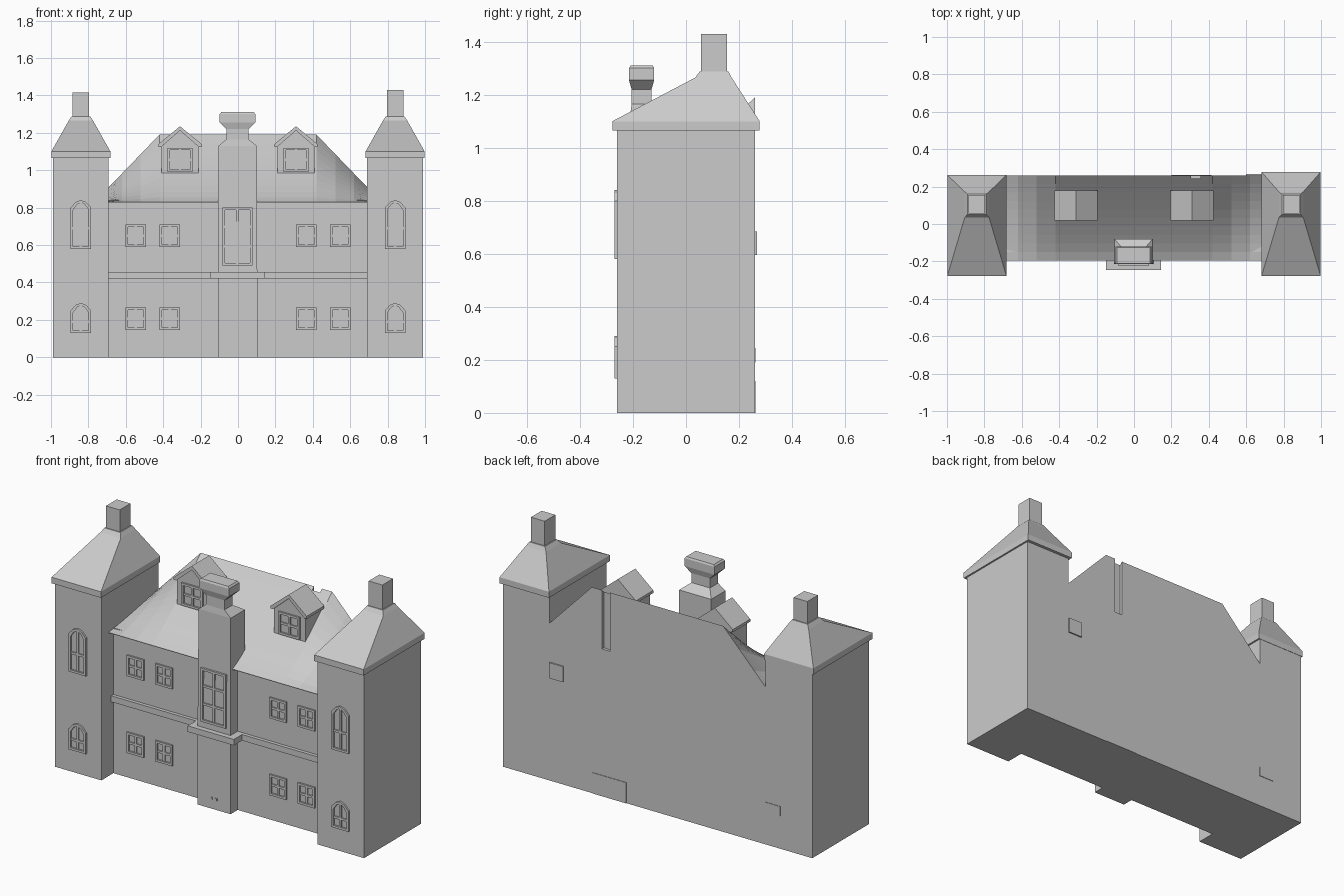
import bpy, bmesh

if "Cube" in bpy.data.objects:
    bpy.data.objects.remove(bpy.data.objects["Cube"])

def make(name, verts, faces):
    me = bpy.data.meshes.new(name)
    me.from_pydata(verts, [], faces)
    bm = bmesh.new()
    bm.from_mesh(me)
    bmesh.ops.recalc_face_normals(bm, faces=bm.faces)
    bm.to_mesh(me)
    bm.free()
    ob = bpy.data.objects.new(name, me)
    bpy.context.collection.objects.link(ob)
    return ob

def stack(name, rings):
    """Loft of rectangles given as (x0, x1, y0, y1, z)."""
    v, f = [], [(0, 1, 2, 3)]
    for x0, x1, y0, y1, z in rings:
        v += [(x0, y0, z), (x1, y0, z), (x1, y1, z), (x0, y1, z)]
    for k in range(len(rings) - 1):
        for i in range(4):
            j = (i + 1) % 4
            f.append((4*k + i, 4*k + j, 4*k + 4 + j, 4*k + 4 + i))
    n = len(v)
    f.append((n - 4, n - 3, n - 2, n - 1))
    return make(name, v, f)

def box(name, x0, x1, y0, y1, z0, z1):
    return stack(name, [(x0, x1, y0, y1, z0), (x0, x1, y0, y1, z1)])

def prism(name, outline, y0, y1):
    n = len(outline)
    v = [(x, y0, z) for x, z in outline] + [(x, y1, z) for x, z in outline]
    f = [tuple(range(n)), tuple(range(n, 2*n))]
    f += [(i, (i+1) % n, n + (i+1) % n, n + i) for i in range(n)]
    return make(name, v, f)

def window(name, cx, w, z0, z1, wall, rows, arch=0.0, out=0.01, t=0.013):
    """Raised frame with glazing bars; arch is the rise of the pointed head."""
    def outline(d):
        h, s = w/2 - d, z1 - arch
        pts = [(cx - h, z0 + d), (cx + h, z0 + d), (cx + h, s - d)]
        if arch:
            pts += [(cx + h*0.5, s + arch*0.75 - d), (cx, z1 - d), (cx - h*0.5, s + arch*0.75 - d)]
        return pts + [(cx - h, s - d)]
    o, i = outline(0), outline(t)
    n = len(o)
    v = [(x, y, z) for y in (wall - out, wall + 0.005) for p in (o, i) for x, z in p]
    f = []
    for a in range(n):
        b = (a + 1) % n
        f += [(a, b, n+b, n+a), (2*n+a, 2*n+b, 3*n+b, 3*n+a),
              (a, b, 2*n+b, 2*n+a), (n+a, n+b, 3*n+b, 3*n+a)]
    make(name + "_frame", v, f)
    yb = wall - out*0.7
    box(name + "_mullion", cx - t/2, cx + t/2, yb, wall + 0.005, z0 + t/2, z1 - t/2)
    for k in range(1, rows):
        z = z0 + (z1 - arch - z0)*k/rows
        box(name + "_bar", cx - w/2 + t/2, cx + w/2 - t/2, yb, wall + 0.005, z - t/2, z + t/2)

WALL, BACK = -0.15, 0.26

# Main block and string course
box("main_block", -0.70, 0.70, WALL, BACK, 0, 0.84)
box("string_course", -0.70, 0.70, -0.17, 0, 0.42, 0.455)

# Swept main roof with hipped ends, ridge on the back wall
xs = [-0.70, -0.62, -0.52, -0.42, 0.42, 0.52, 0.62, 0.70]
N, M = 10, len(xs)
top, bottom = [], []
for r in range(N + 1):
    u = r/N
    for x in xs:
        ridge = 1.19 - max(0, abs(x) - 0.42)*1.037
        y = -0.195 + u*(BACK + 0.195)
        top.append((x, y, 0.831 + (ridge - 0.831)*u**1.2))
        bottom.append((x, y, 0.828))
K = len(top)
faces = []
for r in range(N):
    for c in range(M - 1):
        q = (r*M + c, r*M + c + 1, (r+1)*M + c + 1, (r+1)*M + c)
        faces += [q, tuple(K + i for i in q)]
    for c in (0, M - 1):
        faces.append((r*M + c, (r+1)*M + c, K + (r+1)*M + c, K + r*M + c))
for r in (0, N):
    for c in range(M - 1):
        faces.append((r*M + c, r*M + c + 1, K + r*M + c + 1, K + r*M + c))
roof = make("main_roof", top + bottom, faces)

# Slot cut in the back of the roof
cutter = box("slot_cutter", 0.305, 0.355, 0.243, 0.30, 0.85, 1.3)
cutter.hide_render = True
cutter.hide_set(True)
cut = roof.modifiers.new("slot", 'BOOLEAN')
cut.object = cutter
cut.operation = 'DIFFERENCE'
cut.solver = 'EXACT'

# Towers with roofs and chimneys
for side, s, yb, ztop in (("left", -1, 0.262, 1.415), ("right", 1, 0.278, 1.43)):
    c = s*0.84
    box(side + "_tower", c - 0.15, c + 0.148, -0.26, BACK, 0, 1.07)
    stack(side + "_tower_roof", [
        (c - 0.158, c + 0.158, -0.278, yb, 1.065),
        (c - 0.158, c + 0.158, -0.278, yb, 1.10),
        (c - 0.065, c + 0.065, 0.035, 0.172, 1.265),
        (c - 0.05, c + 0.05, 0.052, 0.16, 1.288)])
    box(side + "_tower_chimney", c - 0.044, c + 0.044, 0.057, 0.154, 1.27, ztop)
    window(side + "_tower_high_window", c, 0.11, 0.58, 0.84, -0.26, 2, 0.04)
    window(side + "_tower_low_window", c, 0.11, 0.13, 0.29, -0.26, 2, 0.04)
    # Paired windows on both floors
    for x in (0.365, 0.547):
        for z in (0.145, 0.59):
            window(side + "_wall_window", s*x, 0.108, z, z + 0.12, WALL, 2)

    # Dormer
    d = s*0.31
    prism(side + "_dormer", [(d - 0.1, 0.96), (d + 0.1, 0.96), (d + 0.1, 1.13),
                             (d, 1.215), (d - 0.1, 1.13)], 0.03, 0.175)
    prism(side + "_dormer_roof", [(d - 0.115, 1.125), (d - 0.1, 1.125), (d, 1.212),
                                  (d + 0.1, 1.125), (d + 0.115, 1.125), (d + 0.115, 1.14),
                                  (d, 1.235), (d - 0.115, 1.14)], 0.02, 0.18)
    window(side + "_dormer_window", d, 0.135, 0.99, 1.12, 0.03, 2)

# Central porch, ledge and chimney stack
box("porch", -0.108, 0.103, -0.215, 0, 0, 0.43)
box("porch_ledge", -0.15, 0.145, -0.245, 0, 0.42, 0.455)
stack("central_chimney", [
    (-0.108, 0.103, -0.215, -0.08, 0.45), (-0.105, 0.10, -0.21, -0.08, 1.13),
    (-0.062, 0.057, -0.205, -0.13, 1.165), (-0.062, 0.057, -0.205, -0.13, 1.22),
    (-0.098, 0.093, -0.215, -0.12, 1.255), (-0.098, 0.093, -0.215, -0.12, 1.30),
    (-0.09, 0.085, -0.21, -0.125, 1.31)])
window("central_window", -0.003, 0.16, 0.49, 0.80, -0.214, 3)
for x in (-0.018, 0.012):
    box("door_knob", x - 0.006, x + 0.006, -0.22, -0.21, 0.055, 0.067)

# Panels on the back wall
box("back_high_panel", 0.60, 0.69, 0.25, 0.268, 0.595, 0.685)
box("back_door_panel", 0.20, 0.415, 0.25, 0.263, 0.0, 0.12)
box("back_low_panel", -0.785, -0.69, 0.25, 0.263, 0.19, 0.245)
